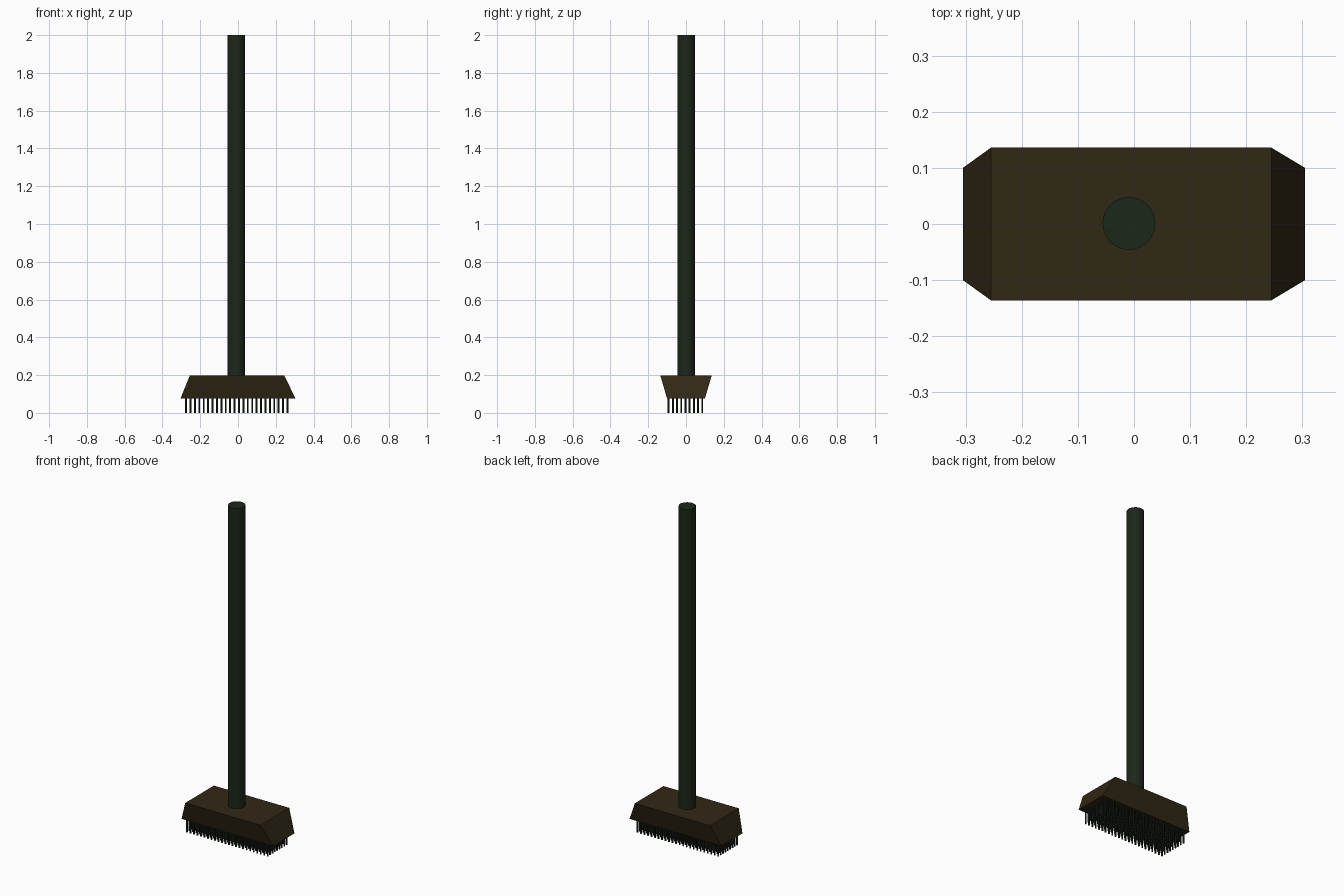
import bpy, bmesh
from mathutils import Matrix

if "Cube" in bpy.data.objects:
    bpy.data.objects.remove(bpy.data.objects["Cube"])


def material(name, rgb):
    mat = bpy.data.materials.new(name)
    mat.diffuse_color = (*rgb, 1)
    mat.use_nodes = True
    mat.node_tree.nodes["Principled BSDF"].inputs["Base Color"].default_value = mat.diffuse_color
    return mat


def add_object(name, bm, mat):
    mesh = bpy.data.meshes.new(name)
    bmesh.ops.recalc_face_normals(bm, faces=bm.faces)
    bm.to_mesh(mesh)
    bm.free()
    mesh.materials.append(mat)
    obj = bpy.data.objects.new(name, mesh)
    bpy.context.collection.objects.link(obj)
    return obj


def cylinder(name, x, y, z0, z1, r, sides, mat):
    bm = bmesh.new()
    bmesh.ops.create_cone(bm, cap_ends=True, segments=sides, radius1=r, radius2=r,
                          depth=z1 - z0, matrix=Matrix.Translation((x, y, (z0 + z1) / 2)))
    obj = add_object(name, bm, mat)
    bpy.context.view_layer.objects.active = obj
    obj.select_set(True)
    bpy.ops.object.shade_smooth_by_angle()
    obj.select_set(False)
    return obj


green = material("dark_green", (0.012, 0.02, 0.01))
brown = material("dark_brown", (0.03, 0.021, 0.008))

# Head: block whose ends slope in and whose long sides flare out towards the top
bm = bmesh.new()
bmesh.ops.create_cube(bm, size=2)
for v in bm.verts:
    if v.co.z > 0:
        v.co = (-0.005 + v.co.x * 0.25, v.co.y * 0.136, 0.198)
    else:
        v.co = (v.co.x * 0.305, v.co.y * 0.1, 0.075)
add_object("brush_head", bm, brown)

# Long round handle
cylinder("handle", -0.009, 0.001, 0.19, 2.0, 0.047, 32, green)

# Bristles: one strand repeated in columns and rows
cols, rows = 24, 9
bristles = cylinder("bristles", -0.275, -0.092, 0, 0.08, 0.005, 8, green)
for axis, count, step in (("columns", cols, (0.537 / (cols - 1), 0, 0)),
                          ("rows", rows, (0, 0.178 / (rows - 1), 0))):
    arr = bristles.modifiers.new(axis, 'ARRAY')
    arr.count = count
    arr.use_relative_offset = False
    arr.use_constant_offset = True
    arr.constant_offset_displace = step
